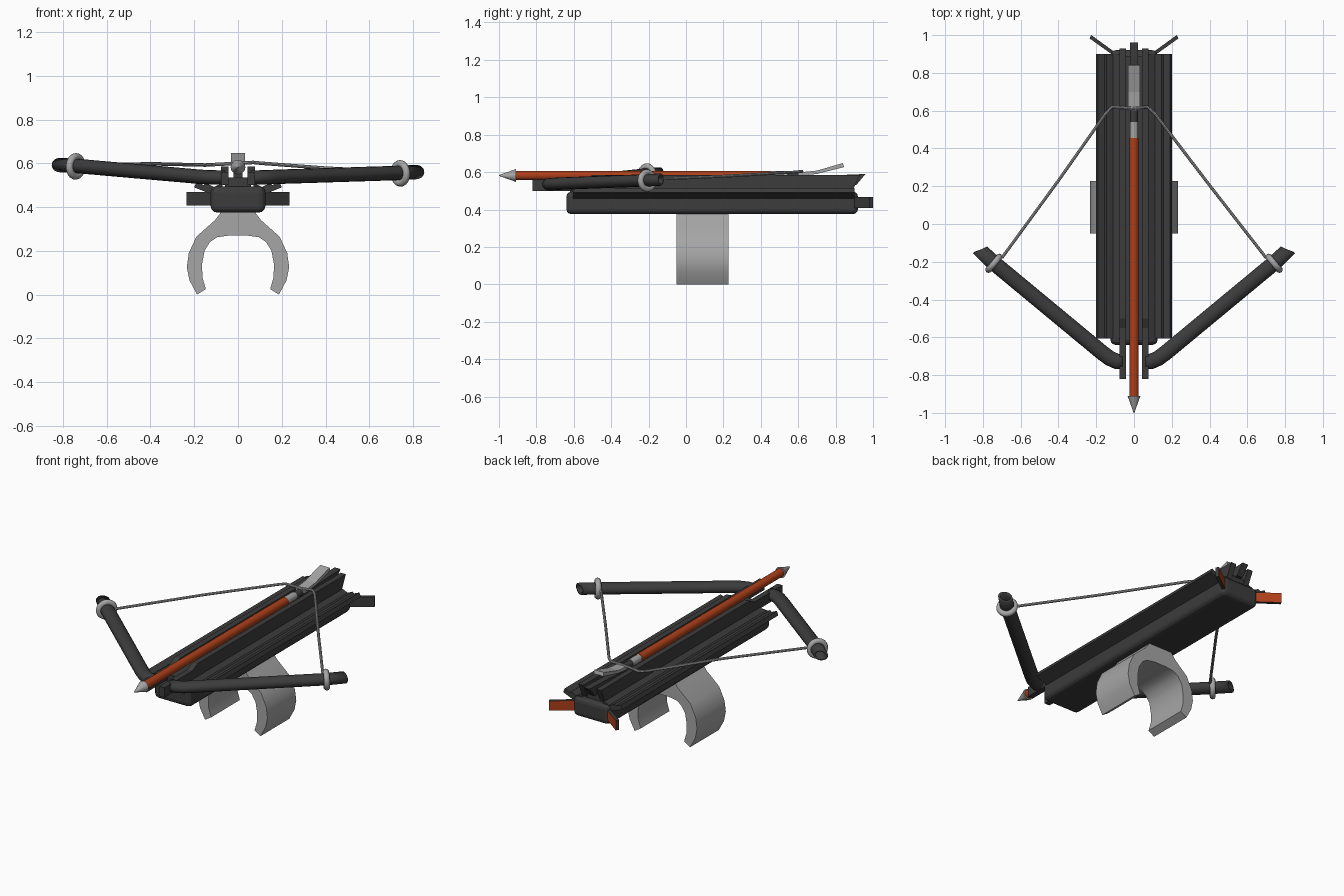
import bpy, bmesh, math
from mathutils import Vector

cube = bpy.data.objects.get("Cube")
if cube:
    bpy.data.objects.remove(cube)


def material(name, r, g, b):
    m = bpy.data.materials.new(name)
    m.use_nodes = True
    m.diffuse_color = (r, g, b, 1)
    m.node_tree.nodes["Principled BSDF"].inputs["Base Color"].default_value = (r, g, b, 1)
    return m


DARK = material("dark grey", 0.045, 0.045, 0.045)
GREY = material("light grey", 0.38, 0.38, 0.38)
ORANGE = material("burnt orange", 0.42, 0.05, 0.01)


def finish(name, bm, mat, smooth=None):
    bmesh.ops.recalc_face_normals(bm, faces=bm.faces)
    me = bpy.data.meshes.new(name)
    bm.to_mesh(me)
    bm.free()
    me.materials.append(mat)
    ob = bpy.data.objects.new(name, me)
    bpy.context.collection.objects.link(ob)
    if smooth:
        bpy.ops.object.select_all(action="DESELECT")
        ob.select_set(True)
        bpy.context.view_layer.objects.active = ob
        bpy.ops.object.shade_smooth_by_angle(angle=math.radians(smooth))
    return ob


def prism(name, profile, axis, lo, hi, mat, smooth=None):
    """Extrude a 2D outline: (x, z) along y, (y, z) along x or (x, y) along z."""
    place = {"x": lambda a, b, t: (t, a, b),
             "y": lambda a, b, t: (a, t, b),
             "z": lambda a, b, t: (a, b, t)}[axis]
    bm = bmesh.new()
    ends = [[bm.verts.new(place(a, b, t)) for a, b in profile] for t in (lo, hi)]
    n = len(profile)
    for end in ends:
        bm.faces.new(end)
    for i in range(n):
        j = (i + 1) % n
        bm.faces.new((ends[0][i], ends[0][j], ends[1][j], ends[1][i]))
    return finish(name, bm, mat, smooth)


def tube(name, path, width, height, sides, mat, caps=True, end_normal=None):
    """Sweep an elliptical section along a path."""
    pts = [Vector(p) for p in path]
    bm = bmesh.new()
    rings = []
    for i, p in enumerate(pts):
        t = (pts[min(i + 1, len(pts) - 1)] - pts[max(i - 1, 0)]).normalized()
        if end_normal and i == len(pts) - 1:
            t = Vector(end_normal).normalized()
        side = t.cross(Vector((0, 0, 1))).normalized()
        up = side.cross(t)
        angles = [2 * math.pi * k / sides for k in range(sides)]
        rings.append([bm.verts.new(p + side * width * math.cos(a) + up * height * math.sin(a))
                      for a in angles])
    for a, b in zip(rings, rings[1:]):
        for k in range(sides):
            j = (k + 1) % sides
            bm.faces.new((a[k], a[j], b[j], b[k]))
    if caps:
        bm.faces.new(rings[0])
        bm.faces.new(rings[-1])
    return finish(name, bm, mat, 40)


def rod(name, y0, y1, r0, r1, z, sides, mat):
    bm = bmesh.new()
    bmesh.ops.create_cone(bm, cap_ends=True, segments=sides, radius1=r0, radius2=r1, depth=y1 - y0)
    for v in bm.verts:
        x, y, h = v.co
        v.co = (x, h + (y0 + y1) / 2, z + y)
    return finish(name, bm, mat, 40)


def box(name, x0, x1, y0, y1, z0, z1, mat):
    return prism(name, [(x0, z0), (x1, z0), (x1, z1), (x0, z1)], "y", y0, y1, mat)


# Main body with rounded edges
body = box("body", -0.125, 0.125, -0.64, 0.92, 0.375, 0.495, DARK)
bevel = body.modifiers.new("rounding", "BEVEL")
bevel.width = 0.028
bevel.segments = 3

# Top channel floor and centre bar with a raked rear end
box("channel_floor", -0.06, 0.06, -0.62, 0.89, 0.485, 0.535, DARK)
prism("centre_bar", [(0.6, 0.53), (0.91, 0.53), (0.96, 0.59), (0.6, 0.575)], "x", -0.02, 0.02, DARK)

for s, label in ((1, "left"), (-1, "right")):
    # Channel walls reaching forward as prongs
    wall = [(-0.82, 0.5), (0.89, 0.5), (0.93, 0.585), (-0.5, 0.585), (-0.55, 0.56), (-0.82, 0.56)]
    prism(label + "_channel_wall", wall, "x", s * 0.043, s * 0.077, DARK)

    # Folded side fins
    fin = [(0.07, 0.45), (0.12, 0.458), (0.2, 0.49), (0.19, 0.515),
           (0.155, 0.5), (0.145, 0.508), (0.11, 0.492), (0.07, 0.51)]
    prism(label + "_fin", [(s * x, z) for x, z in fin], "y", -0.605, 0.9, DARK)

    # Splayed rear tabs, coloured on the rear side
    tab = [(0.105, 0.912), (0.12, 0.9), (0.235, 0.982), (0.226, 1.0)]
    ob = prism(label + "_rear_tab", [(s * x, y) for x, y in tab], "z", 0.408, 0.468, DARK)
    ob.data.materials.append(ORANGE)
    for f in ob.data.polygons:
        if f.normal.y > 0.5 and f.normal.x * s < 0:
            f.material_index = 1

    # Hollow bow arms
    tip_z = 0.56 if s > 0 else 0.592
    path = [(s * 0.06, -0.728, 0.535), (s * 0.09, -0.728, 0.535), (s * 0.13, -0.71, 0.536),
            (s * 0.17, -0.68, 0.538), (s * 0.74, -0.208, tip_z - 0.004),
            (s * 0.815, -0.137, tip_z)]
    arm = tube(label + "_arm", path, 0.041, 0.033, 16, DARK, False, (s * 0.45, 0.9, 0))
    shell = arm.modifiers.new("wall", "SOLIDIFY")
    shell.thickness = 0.012

    # String ring around each arm
    direction = Vector((s * 0.77, 0.64, 0.03))
    bpy.ops.mesh.primitive_torus_add(major_radius=0.044, minor_radius=0.017, major_segments=24,
                                     minor_segments=10, location=(s * 0.742, -0.208, tip_z - 0.006))
    ring = bpy.context.object
    ring.name = label + "_string_ring"
    ring.rotation_euler = direction.to_track_quat("Z", "Y").to_euler()
    ring.data.materials.append(GREY)
    bpy.ops.object.shade_smooth_by_angle(angle=math.radians(60))

# Bow string drawn back behind the bolt
tube("string", [(-0.7, -0.18, 0.59), (-0.4, 0.23, 0.598), (-0.15, 0.585, 0.592),
                (-0.115, 0.62, 0.594), (0, 0.612, 0.6), (0.07, 0.62, 0.604),
                (0.11, 0.585, 0.6), (0.4, 0.205, 0.578), (0.7, -0.18, 0.562)],
     0.008, 0.008, 8, GREY)

# Bolt: shaft, head and tail
rod("bolt_shaft", -0.92, 0.455, 0.025, 0.025, 0.582, 14, ORANGE)
rod("bolt_head", -1.0, -0.91, 0.002, 0.034, 0.582, 12, GREY)
rod("bolt_tail", 0.455, 0.54, 0.023, 0.023, 0.582, 14, GREY)
rod("bolt_nock", 0.54, 0.6, 0.021, 0.021, 0.58, 14, DARK)

# Raised release lever
prism("release_lever", [(0.6, 0.58), (0.7, 0.59), (0.845, 0.627), (0.838, 0.648),
                        (0.7, 0.608), (0.6, 0.598)], "x", -0.032, 0.032, GREY)

# Wrist clip: half outline mirrored into an open cuff
outer = [(0.075, 0.38), (0.105, 0.34), (0.19, 0.265), (0.225, 0.19), (0.234, 0.125),
         (0.222, 0.065), (0.187, 0.0)]
inner = [(0.147, 0.025), (0.163, 0.08), (0.164, 0.14), (0.153, 0.2), (0.128, 0.24), (0.095, 0.262)]
half = outer + inner + [(0.04, 0.27)]
prism("wrist_clip", half + [(-x, z) for x, z in reversed(half)], "y", -0.05, 0.228, GREY, 40)
